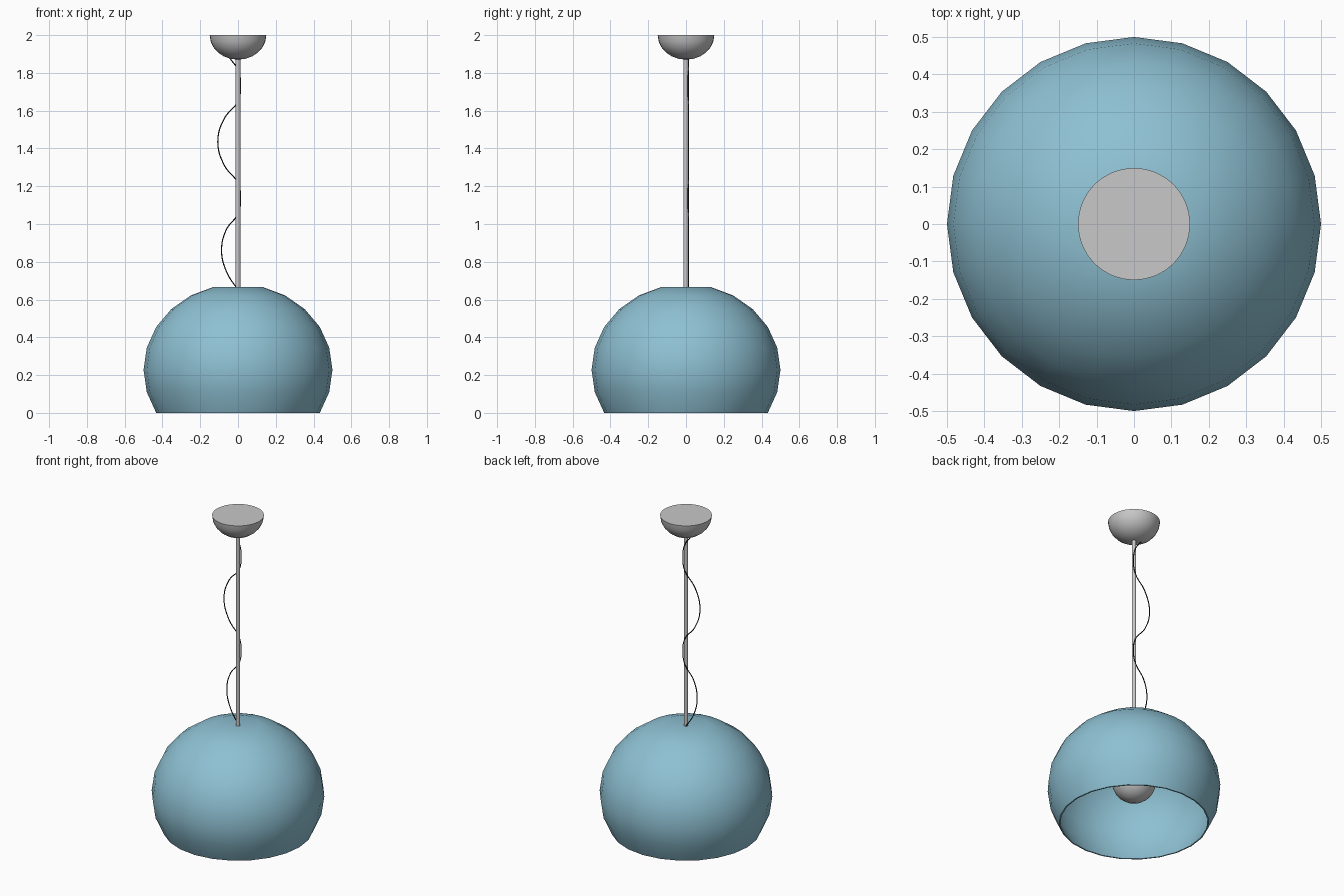
import bpy
import bmesh
from math import radians, sin, cos, tau

cube = bpy.data.objects.get("Cube")
if cube:
    bpy.data.objects.remove(cube, do_unlink=True)


def material(name, rgb):
    mat = bpy.data.materials.new(name)
    mat.use_nodes = True
    mat.diffuse_color = (*rgb, 1)
    mat.node_tree.nodes["Principled BSDF"].inputs["Base Color"].default_value = (*rgb, 1)
    return mat


blue = material("soft blue", (0.27, 0.53, 0.65))
grey = material("light grey", (0.58, 0.58, 0.58))
black = material("cable black", (0.015, 0.015, 0.015))


def arc(radius, height, centre, start, end, step=15):
    """Elliptical profile as (radius, z) pairs, angles in degrees."""
    count = round(abs(end - start) / step)
    angles = [radians(start + (end - start) * i / count) for i in range(count + 1)]
    return [(radius * cos(a), centre + height * sin(a)) for a in angles]


def lathe(name, profile, mat, sides=24):
    """Revolve a profile around z; ends on the axis are closed to a point."""
    bm = bmesh.new()
    verts = [bm.verts.new((r, 0, z)) for r, z in profile]
    edges = [bm.edges.new(pair) for pair in zip(verts, verts[1:])]
    bmesh.ops.spin(bm, geom=verts + edges, cent=(0, 0, 0), axis=(0, 0, 1),
                   angle=tau, steps=sides, use_merge=True)
    bmesh.ops.remove_doubles(bm, verts=bm.verts, dist=0.0001)
    bmesh.ops.recalc_face_normals(bm, faces=bm.faces)
    mesh = bpy.data.meshes.new(name)
    bm.to_mesh(mesh)
    bm.free()
    obj = bpy.data.objects.new(name, mesh)
    bpy.context.collection.objects.link(obj)
    mesh.materials.append(mat)
    bpy.ops.object.select_all(action="DESELECT")
    obj.select_set(True)
    bpy.context.view_layer.objects.active = obj
    bpy.ops.object.shade_smooth_by_angle(angle=radians(40))
    return obj


# Hollow shade: outer wall up to a flat crown, inner wall back down to the rim
outer = arc(0.5, 0.455, 0.2275, -30, 75)
inner = [(r - 0.008, min(z, 0.652)) for r, z in reversed(outer)]
lathe("shade", [(0, 0.66)] + outer[::-1] + inner[::-1] + [(0, 0.652)], blue)

# Ceiling canopy, a half dome with a flat top
lathe("ceiling_canopy", arc(0.15, 0.13, 2, -90, 0) + [(0, 2)], grey, 32)

# Bulb hanging inside the shade
lathe("bulb", arc(0.128, 0.128, 0.27, -90, 90), grey)

# Straight rod from canopy to bulb
lathe("rod", [(0, 0.38), (0.013, 0.38), (0.013, 1.89), (0, 1.89)], grey, 16)

# Slack cable winding behind the rod
path = [(0, 0.65), (-0.062, 0.75), (-0.087, 0.86), (-0.062, 0.97), (0, 1.055),
        (0.014, 1.135), (0, 1.215), (-0.072, 1.31), (-0.107, 1.435),
        (-0.072, 1.56), (0, 1.65), (0.014, 1.735), (0, 1.815), (-0.045, 1.88)]
curve = bpy.data.curves.new("cable", "CURVE")
curve.dimensions = "3D"
curve.bevel_depth = 0.003
curve.bevel_resolution = 2
curve.resolution_u = 6
spline = curve.splines.new("BEZIER")
spline.bezier_points.add(len(path) - 1)
for point, (x, z) in zip(spline.bezier_points, path):
    point.co = (x, 0.012, z)
    point.handle_left_type = point.handle_right_type = "AUTO"
curve.materials.append(black)
cable = bpy.data.objects.new("cable", curve)
bpy.context.collection.objects.link(cable)
